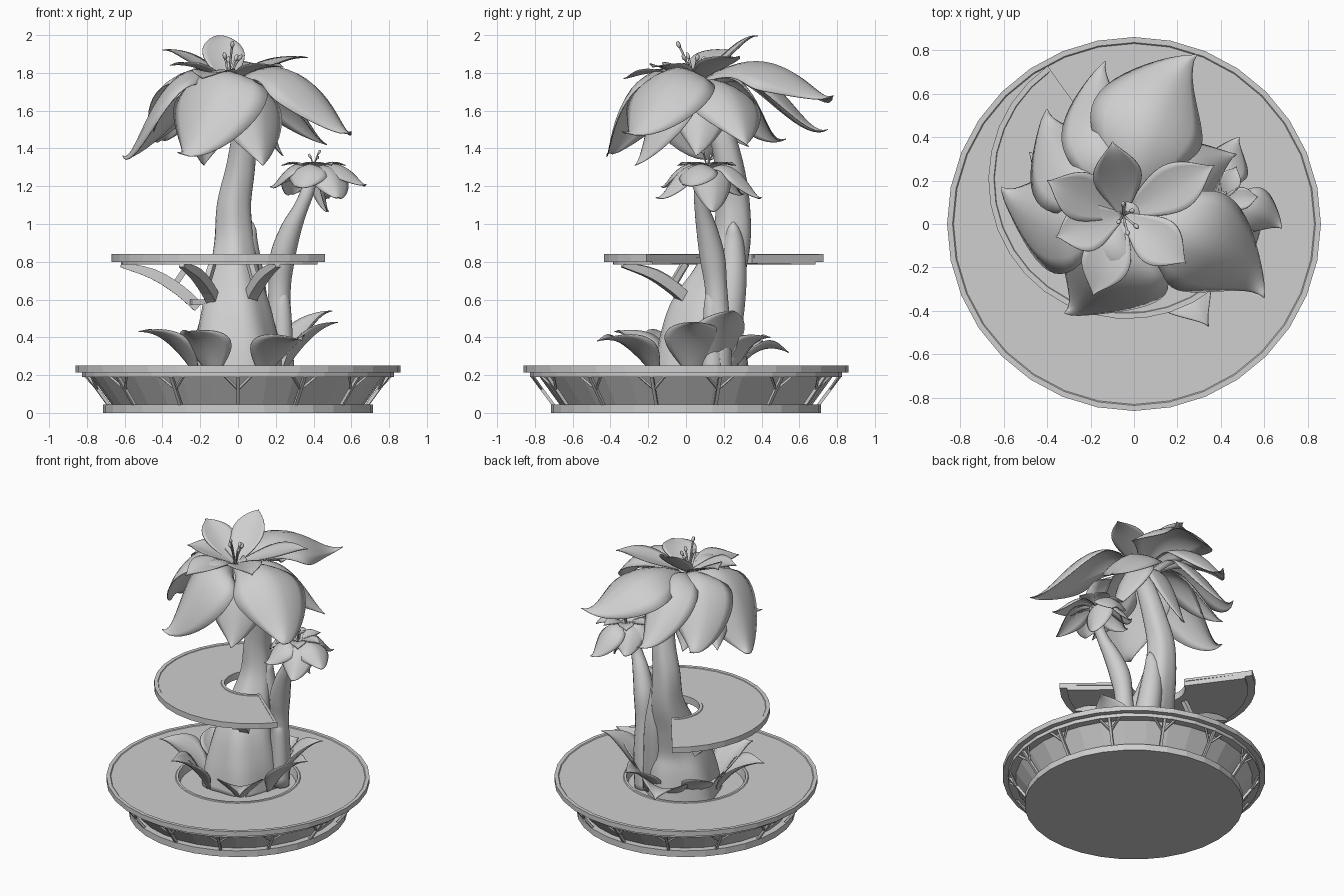
import bpy, bmesh
from math import sin, cos, pi, radians
from mathutils import Vector

cube = bpy.data.objects.get("Cube")
if cube:
    bpy.data.objects.remove(cube, do_unlink=True)

clay = bpy.data.materials.new("plain grey")
clay.use_nodes = True
clay.diffuse_color = (0.62, 0.62, 0.62, 1)
clay.node_tree.nodes["Principled BSDF"].inputs["Base Color"].default_value = clay.diffuse_color


def finish(name, bm, smooth):
    bmesh.ops.remove_doubles(bm, verts=bm.verts, dist=1e-5)
    bmesh.ops.recalc_face_normals(bm, faces=bm.faces)
    for f in bm.faces:
        f.smooth = smooth
    mesh = bpy.data.meshes.new(name)
    bm.to_mesh(mesh)
    bm.free()
    mesh.materials.append(clay)
    obj = bpy.data.objects.new(name, mesh)
    bpy.context.collection.objects.link(obj)
    return obj


def skin(bm, rows, wrap):
    """Join neighbouring rows of vertices with quads."""
    for a, b in zip(rows, rows[1:]):
        n = len(a)
        for i in range(n if wrap else n - 1):
            j = (i + 1) % n
            bm.faces.new((a[i], a[j], b[j], b[i]))


def lathe(name, profile, steps, start=0, sweep=360, center=(0, 0)):
    """Turn a profile of (radius, height); partial turns are closed and capped."""
    bm = bmesh.new()
    rows = []
    for k in range(steps + 1):
        a = radians(start + sweep * k / steps)
        rows.append([bm.verts.new((center[0] + r * cos(a), center[1] + r * sin(a), z))
                     for r, z in profile])
    partial = sweep < 360
    skin(bm, rows, partial)
    if partial:
        bm.faces.new(rows[0])
        bm.faces.new(rows[-1])
    bmesh.ops.remove_doubles(bm, verts=bm.verts, dist=1e-5)
    bmesh.ops.dissolve_degenerate(bm, edges=bm.edges, dist=1e-5)
    return finish(name, bm, False)


def spline(points, sub):
    """Smooth path through points holding (x, y, z, radius)."""
    pts = [Vector(p) for p in points]
    pts = [2 * pts[0] - pts[1]] + pts + [2 * pts[-1] - pts[-2]]
    out = []
    for a, b, c, d in zip(pts, pts[1:], pts[2:], pts[3:]):
        for k in range(sub):
            t = k / sub
            out.append(0.5 * (2 * b + (c - a) * t + (2 * a - 5 * b + 4 * c - d) * t * t
                              + (3 * b - a - 3 * c + d) * t ** 3))
    return out + [pts[-2]]


def tube(name, points, sides=16, sub=5, lumps=0):
    path = spline(points, sub)
    bm = bmesh.new()
    rows, side = [], None
    for i, p in enumerate(path):
        t = (path[min(i + 1, len(path) - 1)] - path[max(i - 1, 0)]).to_3d().normalized()
        if side is None:
            side = t.cross(Vector((0, 0, 1)))
            if side.length < 0.3:
                side = Vector((1, 0, 0))
        side = (side - t * side.dot(t)).normalized()
        other = t.cross(side)
        row = []
        for k in range(sides):
            a = 2 * pi * (k + 0.5) / sides
            r = p[3] * (1 + lumps * (1 - i / len(path)) * sin(5 * a + i * 0.15))
            row.append(bm.verts.new(p.to_3d() + r * (cos(a) * side + sin(a) * other)))
        rows.append(row)
    skin(bm, rows, True)
    bm.faces.new(rows[0])
    bm.faces.new(rows[-1])
    return finish(name, bm, sides > 4)


def petal(name, base, tip, width, lift, droop=-0.2, cup=0.4, out=(0.55, 0.8), bend=0):
    """Arched blade swept sideways to a flared, drawn-out tip, with a cupped section."""
    base, tip = Vector(base), Vector(tip)
    flat = (tip - base) * Vector((1, 1, 0))
    side = flat.cross(Vector((0, 0, 1))).normalized()
    p1, p2 = base.lerp(tip, out[0]) - side * bend, base.lerp(tip, out[1]) - side * bend
    p1.z, p2.z = base.z + lift, tip.z + lift * droop
    bm = bmesh.new()
    rows, n, m = [], 20, 8
    for i in range(n + 1):
        t = i / n
        s = 1 - t
        p = s ** 3 * base + 3 * s * s * t * p1 + 3 * s * t * t * p2 + t ** 3 * tip
        d = s * s * (p1 - base) + 2 * s * t * (p2 - p1) + t * t * (tip - p2)
        across = (side - d * side.dot(d) / d.length_squared).normalized()
        normal = across.cross(d).normalized()
        w = 0.5 * width * (0.2 * s + max(0, sin(pi * t ** 0.85)) ** 1.5) + 0.001
        row = []
        for j in range(m + 1):
            u = 2 * j / m - 1
            ridge = cup * w * (u * u - 0.12 * (1 - abs(u)) ** 3)
            row.append(bm.verts.new(p + across * (u * w) - normal * ridge))
        rows.append(row)
    skin(bm, rows, False)
    obj = finish(name, bm, True)
    mod = obj.modifiers.new("thickness", "SOLIDIFY")
    mod.thickness = 0.005
    mod.offset = 0
    return obj


def stamens(name, base, tips, r):
    for tip in tips:
        b, e = Vector(base), Vector(base) + Vector(tip)
        mid = b.lerp(e, 0.5) + Vector((0, 0, 0.02))
        tube(name, [(*b, r), (*mid, r), (*e, r)], 6, 4)
        head = (e - mid).normalized() * r * 3
        tube(name + "_head", [(*(e - head), r), (*e, 2 * r), (*(e + head), r)], 6, 2)


# Round planter base with its overhanging rim and recessed wall
lathe("planter", [(0, 0), (0.715, 0), (0.715, 0.045), (0.67, 0.045), (0.775, 0.19),
                  (0.825, 0.19), (0.825, 0.215), (0.86, 0.215), (0.86, 0.25), (0.835, 0.25),
                  (0.83, 0.245), (0.41, 0.245), (0.405, 0.25), (0.39, 0.25), (0.38, 0.19),
                  (0, 0.19)], 32)


# Forked struts round the planter wall
def rim_point(deg, t, r=0.011):
    a = radians(deg)
    d = 0.7 + 0.115 * t
    return (d * cos(a), d * sin(a), 0.04 + 0.155 * t, r)


for k in range(14):
    deg = -90 + k * 360 / 14
    tube("planter_strut", [rim_point(deg, 0, 0.012), rim_point(deg, 1, 0.012)], 4, 1)
    for fork in (-5, 5):
        tube("strut_fork", [rim_point(deg, 0.55, 0.008), rim_point(deg + fork, 1, 0.008)], 4, 1)

# Raised half-round platform
HUB, START, SWEEP = (-0.03, 0.203), 125, 195
lathe("platform", [(0.18, 0.84), (0.18, 0.79), (0.59, 0.785), (0.59, 0.8), (0.64, 0.8),
                   (0.64, 0.84), (0.615, 0.84), (0.612, 0.836), (0.203, 0.836), (0.2, 0.84)],
      18, START, SWEEP, HUB)
lathe("platform_collar", [(0.2, 0.57), (0.235, 0.57), (0.235, 0.6), (0.2, 0.6)], 4, 175, 130, HUB)


def spoke(deg, r, z, thick):
    a = radians(deg)
    return (HUB[0] + r * cos(a), HUB[1] + r * sin(a), z, thick)


for deg in (START + 0.9, START + SWEEP - 0.9):
    tube("platform_edge_lip", [spoke(deg, 0.19, 0.83, 0.0125), spoke(deg, 0.625, 0.83, 0.0125)], 4, 1)
for deg in (181, 243, 294):
    tube("platform_bracket", [spoke(deg, 0.18, 0.56, 0.04), spoke(deg, 0.28, 0.65, 0.042),
                              spoke(deg, 0.42, 0.735, 0.038), spoke(deg, 0.59, 0.785, 0.02)], 4, 3)
    tube("bracket_brace", [spoke(deg, 0.31, 0.67, 0.022), spoke(deg, 0.23, 0.79, 0.022)], 4, 1)

# Main trunk, side stem and the sheaths that wrap them
tube("main_trunk", [(-0.02, 0.07, 0.17, 0.255), (-0.015, 0.08, 0.35, 0.23), (-0.015, 0.1, 0.52, 0.19),
                    (-0.02, 0.17, 0.7, 0.14), (-0.02, 0.24, 0.9, 0.105), (-0.02, 0.25, 1.1, 0.09),
                    (0.015, 0.23, 1.3, 0.077), (0.035, 0.18, 1.5, 0.066), (0.01, 0.1, 1.65, 0.058),
                    (-0.04, 0.04, 1.75, 0.075)], 30, 5, 0.06)
tube("side_stem", [(0.2, 0.17, 0.18, 0.075), (0.215, 0.17, 0.4, 0.07), (0.22, 0.16, 0.65, 0.06),
                   (0.235, 0.14, 0.82, 0.068), (0.28, 0.11, 0.97, 0.056), (0.33, 0.085, 1.08, 0.04),
                   (0.37, 0.08, 1.18, 0.036), (0.39, 0.11, 1.29, 0.032)], 16)
tube("trunk_sheath", [(0.11, 0.18, 0.22, 0.09), (0.07, 0.24, 0.65, 0.08), (0.05, 0.25, 0.88, 0.06),
                      (0.065, 0.25, 0.97, 0.035), (0.075, 0.25, 1.01, 0.006)])
tube("stem_sheath", [(0.24, 0.14, 0.2, 0.06), (0.235, 0.14, 0.5, 0.05), (0.235, 0.135, 0.61, 0.035),
                     (0.235, 0.135, 0.66, 0.006)])

# Rosette of pointed leaves round the trunk
for deg, reach, z, droop in ((-55, 0.6, 0.38, 0.2), (2, 0.53, 0.48, -0.1), (25, 0.55, 0.54, -0.1),
                             (68, 0.46, 0.4, 0), (104, 0.54, 0.32, 0.3), (150, 0.46, 0.4, 0),
                             (197, 0.55, 0.43, 0.05), (236, 0.48, 0.43, 0)):
    c, s = cos(radians(deg)), sin(radians(deg))
    petal("base_leaf", (0.23 * c, 0.03 + 0.23 * s, 0.19), (reach * c, 0.02 + reach * s, z),
          0.27, 0.17, droop, -0.3, (0.3, 0.65))

# Large flower: drooping outer petals, upright inner petals, stamens
HEART = (-0.05, 0.04, 1.72)
for x, y, z, w in ((0.29, 0.78, 1.68, 0.48), (0.6, -0.34, 1.49, 0.44), (-0.32, -0.41, 1.38, 0.5),
                   (-0.61, 0.17, 1.36, 0.46), (-0.13, 0.75, 1.5, 0.3), (-0.4, 0.53, 1.45, 0.38)):
    petal("outer_petal", HEART, (x, y, z), w, 0.34, bend=0.1)
for x, y, z, w in ((0.13, -0.27, 1.31, 0.38), (0.47, 0.32, 1.42, 0.36), (-0.18, 0.3, 1.31, 0.3),
                   (-0.48, 0.33, 1.41, 0.3), (0.24, 0.05, 1.36, 0.3)):
    petal("lower_petal", HEART, (x, y, z), w, 0.16, 0.4, bend=0.04)
for x, y, z in ((-0.1, 0.38, 1.995), (0.37, 0.27, 1.88), (0.24, -0.18, 1.83),
                (-0.19, -0.33, 1.77), (-0.36, -0.06, 1.84), (-0.4, 0.2, 1.92)):
    petal("inner_petal", (HEART[0], HEART[1], 1.75), (x, y, z), 0.2, 0.1, 0.1, -0.15)
stamens("stamen", (-0.05, 0.04, 1.74), ((0.02, -0.08, 0.21), (0.06, -0.05, 0.14), (-0.02, -0.03, 0.15),
                                        (0.04, 0.02, 0.14), (0.0, 0.05, 0.13)), 0.006)

# Small flower on the side stem
BUD = Vector((0.4, 0.11, 1.28))
for x, y, z in ((0.68, -0.02, 1.21), (0.485, 0.4, 1.14), (0.53, -0.16, 1.14), (0.48, 0.13, 1.07),
                (0.17, 0.14, 1.2), (0.3, -0.13, 1.2), (0.28, 0.31, 1.16)):
    petal("small_outer_petal", BUD, (x, y, z), 0.19, 0.11, bend=0.03)
for k in range(6):
    a = radians(5 + 60 * k)
    petal("small_inner_petal", BUD, BUD + Vector((0.17 * cos(a), 0.17 * sin(a), 0.03)),
          0.09, 0.06, 0.1, -0.15)
stamens("small_stamen", BUD, ((0.03, -0.02, 0.1), (-0.02, 0.02, 0.08), (0.02, 0.03, 0.07)), 0.004)
